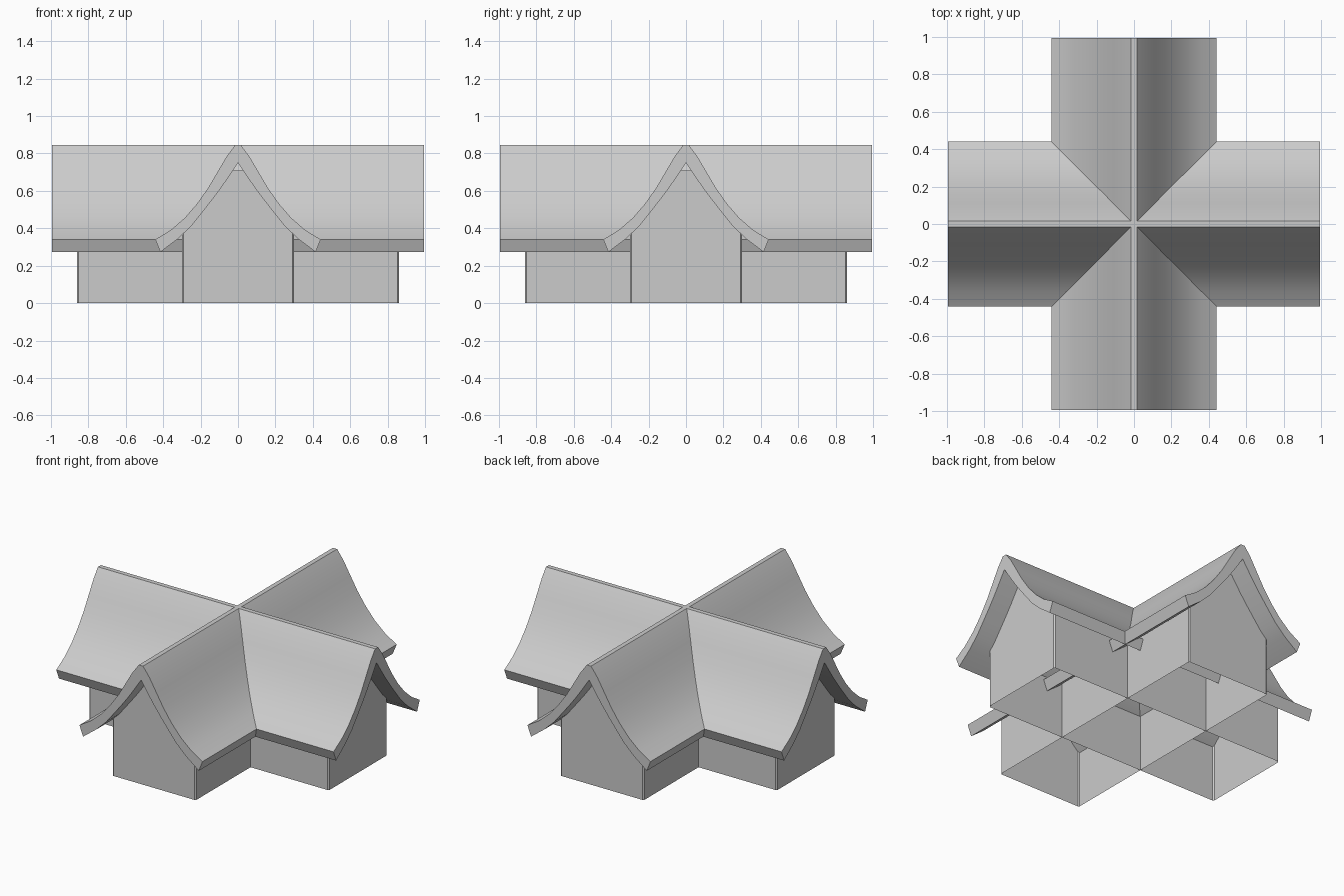
import bpy, bmesh, math

if "Cube" in bpy.data.objects:
    bpy.data.objects.remove(bpy.data.objects["Cube"])

# Half cross-sections (distance from ridge, height), ridge to eave
OUTER = [(.015, .845), (.06, .785), (.11, .70), (.16, .615),
         (.22, .53), (.285, .455), (.36, .39), (.442, .34)]
UNDER = [(.05, .675), (.095, .61), (.14, .55), (.19, .487),
         (.25, .412), (.32, .345), (.415, .273)]
WALL = [(.03, .71), (.05, .682), (.095, .617), (.14, .557),
        (.19, .494), (.25, .419), (.30, .367), (.30, 0)]


def mirrored(half):
    return [(-x, z) for x, z in reversed(half)] + half


def extrude_profile(name, profile, half_length, angle, open_bottom=False):
    """Extrude a closed x-z profile along y, then turn it about z."""
    bm = bmesh.new()
    front = [bm.verts.new((x, -half_length, z)) for x, z in profile]
    back = [bm.verts.new((x, half_length, z)) for x, z in profile]
    n = len(profile)
    bm.faces.new(front)
    bm.faces.new(back[::-1])
    for i in range(n - 1 if open_bottom else n):
        j = (i + 1) % n
        bm.faces.new((front[i], front[j], back[j], back[i]))
    bmesh.ops.recalc_face_normals(bm, faces=bm.faces[:])
    if open_bottom:
        # slightly chamfered wall corners
        corners = [e for e in bm.edges
                   if min(v.co.z for v in e.verts) < .01
                   and abs(e.verts[0].co.z - e.verts[1].co.z) > .2]
        bmesh.ops.bevel(bm, geom=corners, offset=.008, segments=1,
                        affect='EDGES')
    mesh = bpy.data.meshes.new(name)
    bm.to_mesh(mesh)
    bm.free()
    obj = bpy.data.objects.new(name, mesh)
    obj.rotation_euler.z = angle
    bpy.context.collection.objects.link(obj)
    bpy.ops.object.select_all(action='DESELECT')
    obj.select_set(True)
    bpy.context.view_layer.objects.active = obj
    bpy.ops.object.shade_smooth_by_angle(angle=math.radians(30))
    return obj


# Closed roof slab outline: over the top, then back along the underside
roof_profile = (mirrored(OUTER) + UNDER[::-1] + [(0, .75)]
                + [(-x, z) for x, z in UNDER])

# Two identical gabled wings crossing at right angles
for label, angle in (("front_back", 0), ("left_right", math.pi / 2)):
    extrude_profile("roof_" + label, roof_profile, .995, angle)
    extrude_profile("walls_" + label, mirrored(WALL), .862, angle, True)
